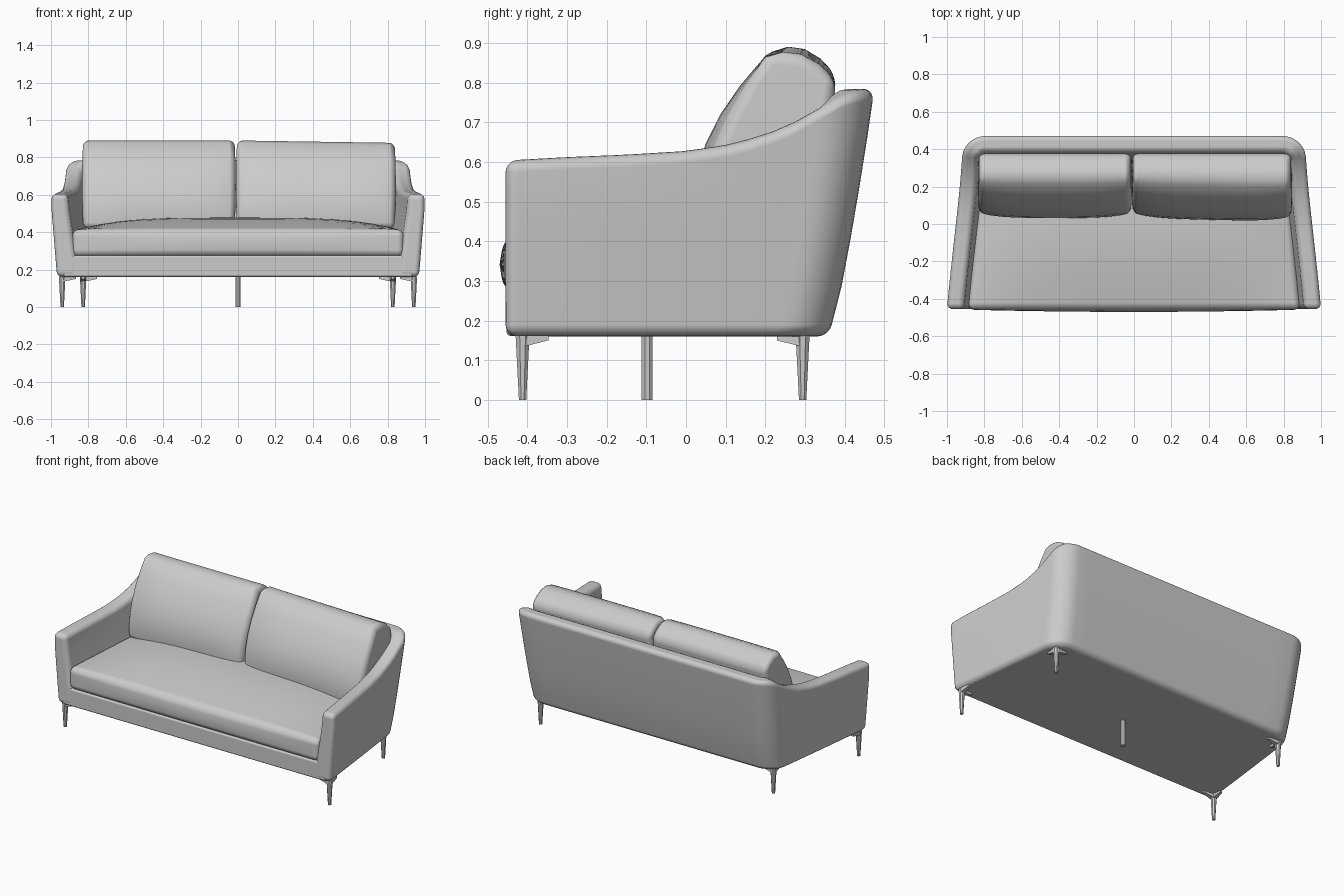
import bpy, bmesh, math
from mathutils import Vector

if "Cube" in bpy.data.objects:
    bpy.data.objects.remove(bpy.data.objects["Cube"], do_unlink=True)

mat = bpy.data.materials.new("soft grey")
mat.use_nodes = True
GREY = (0.6, 0.6, 0.6, 1)
mat.diffuse_color = GREY
mat.node_tree.nodes["Principled BSDF"].inputs["Base Color"].default_value = GREY

FLOOR = 0.16      # underside of the frame
FRONT = -0.455    # front plane of the arms


def finish(name, bm, bevel=0.0, segments=4, clamp=True, angle=40):
    bmesh.ops.recalc_face_normals(bm, faces=bm.faces)
    mesh = bpy.data.meshes.new(name)
    bm.to_mesh(mesh)
    bm.free()
    mesh.materials.append(mat)
    obj = bpy.data.objects.new(name, mesh)
    bpy.context.collection.objects.link(obj)
    if bevel:
        mod = obj.modifiers.new("rounding", 'BEVEL')
        mod.width, mod.segments = bevel, segments
        mod.limit_method, mod.angle_limit = 'ANGLE', math.radians(angle)
        mod.use_clamp_overlap = clamp
        mod.harden_normals = True
    bpy.ops.object.select_all(action='DESELECT')
    obj.select_set(True)
    bpy.context.view_layer.objects.active = obj
    bpy.ops.object.shade_smooth_by_angle(angle=math.radians(angle))
    return obj


def smooth_lookup(points, t):
    """Eased interpolation through (t, value) pairs."""
    for (a, va), (b, vb) in zip(points, points[1:]):
        if t <= b:
            k = max(0, (t - a) / (b - a))
            return va + (vb - va) * k
    return points[-1][1]


def plan(z, inset=0.0, front=FRONT, side_steps=14, arc_steps=8, back_steps=8):
    """U-shaped outline of the frame at height z, right front to left front."""
    h = max(0, min(1, (z - FLOOR) / 0.62))
    xf = 0.97 + 0.03 * min(1, h * 1.7) - inset
    xb = 0.89 + 0.035 * h - inset
    yb = 0.36 + 0.115 * h ** 0.8 - inset
    r = max(0.03, 0.13 - inset)
    half = [Vector((xf + (xb - xf) * (i / side_steps) ** 1.1,
                    front + (yb - r - front) * i / side_steps)) for i in range(side_steps)]
    for i in range(arc_steps + 1):
        a = math.pi / 2 * i / arc_steps
        half.append(Vector((xb - r + r * math.cos(a), yb - r + r * math.sin(a))))
    half += [Vector(((xb - r) * (1 - i / back_steps), yb)) for i in range(1, back_steps + 1)]
    return half + [Vector((-p.x, p.y)) for p in reversed(half[:-1])]


# Arms and back: one wall swept around the U, rising along the arms
rise = [(-0.46, 0.603), (-0.3, 0.612), (-0.15, 0.618), (0, 0.627), (0.1, 0.641), (0.2, 0.667),
        (0.27, 0.698), (0.33, 0.735), (0.38, 0.766), (0.42, 0.781), (0.47, 0.785)]
tops = [smooth_lookup(rise, p.y) for p in plan(0.7)]
bm = bmesh.new()
rings = []
LEVELS = 5
for i, top in enumerate(tops):
    ring = []
    for k in range(LEVELS + 1):
        z = FLOOR + (top - FLOOR) * k / LEVELS
        ring.append(bm.verts.new((*plan(z)[i], z)))
    for k in range(LEVELS + 1):
        z = top + (FLOOR - top) * k / LEVELS
        ring.append(bm.verts.new((*plan(z, 0.09 + 0.03 * k / LEVELS)[i], z)))
    rings.append(ring)
n = len(rings[0])
for a, b in zip(rings, rings[1:]):
    for k in range(n):
        bm.faces.new((a[k], a[(k + 1) % n], b[(k + 1) % n], b[k]))
bm.faces.new(rings[0])
bm.faces.new(rings[-1])
finish("arms_and_back", bm, 0.03, 5, clamp=False, angle=50)

# Base deck under the seat
bm = bmesh.new()
loops = [[bm.verts.new((*p, z)) for p in plan(FLOOR, 0.035, FRONT + 0.002)]
         for z in (FLOOR + 0.001, 0.275)]
m = len(loops[0])
for k in range(m):
    bm.faces.new((loops[0][k], loops[0][(k + 1) % m], loops[1][(k + 1) % m], loops[1][k]))
for loop in loops:
    bm.faces.new(loop)
finish("base_deck", bm, 0.012, 3, clamp=False, angle=50)


def cushion(name, counts, shape, bevel):
    """Box of counts cells, each point (u, v, w in 0..1) placed by shape."""
    bm = bmesh.new()
    cells = {}

    def vert(key):
        if key not in cells:
            cells[key] = bm.verts.new(shape(*(k / c for k, c in zip(key, counts))))
        return cells[key]

    for axis in range(3):
        a, b = [d for d in range(3) if d != axis]
        for end in (0, counts[axis]):
            for i in range(counts[a]):
                for j in range(counts[b]):
                    quad = []
                    for di, dj in ((0, 0), (1, 0), (1, 1), (0, 1)):
                        key = [0, 0, 0]
                        key[axis], key[a], key[b] = end, i + di, j + dj
                        quad.append(vert(tuple(key)))
                    bm.faces.new(quad)
    return finish(name, bm, bevel, 5, angle=50)


# Seat cushion: crowned, narrowing towards the back
def seat_shape(u, v, w):
    s = 2 * u - 1
    y = -0.458 - 0.012 * (1 - s * s) * (1 - v) * math.sin(math.pi * w) + 0.83 * v
    x = s * (0.89 - 0.07 * v)
    top = 0.415 + 0.062 * (1 - s ** 4) * math.sin(math.pi / 2 * min(1, v * 1.7))
    return x, y, 0.268 + (top - 0.268) * w


cushion("seat_cushion", (24, 10, 2), seat_shape, 0.038)


# Back cushions: leaning pillows with a domed top
def back_shape(x0, x1, lift0, lift1, forward):
    def shape(u, v, w):
        s = 2 * u - 1
        bulge = (1 - s ** 4) * math.sin(math.pi * min(1, 0.15 + 0.8 * w))
        front = 0.055 - forward * u + 0.165 * w * w - 0.035 * bulge
        rear = 0.33 + 0.05 * w
        top = 0.877 + 0.09 * v - 0.15 * v * v + lift0 + (lift1 - lift0) * u
        x = x0 + (x1 - x0) * u + 0.006 * s * math.sin(math.pi * w)
        return x, front + (rear - front) * v, 0.42 + (top - 0.42) * w
    return shape


cushion("right_back_cushion", (12, 4, 6), back_shape(-0.828, -0.018, 0, 0, 0), 0.045)
cushion("left_back_cushion", (12, 4, 6), back_shape(-0.005, 0.838, 0, -0.013, 0.02), 0.045)


# Legs: tapered posts with two bracket arms
def taper(bm, low, high, sides=8):
    """Tapered post between (x, y, z, radius) ends."""
    rings = [[bm.verts.new((x + r * math.cos(a), y + r * math.sin(a), z))
              for a in (2 * math.pi * (k + 0.5) / sides for k in range(sides))]
             for x, y, z, r in (low, high)]
    for k in range(sides):
        j = (k + 1) % sides
        bm.faces.new((rings[0][k], rings[0][j], rings[1][j], rings[1][k]))
    for ring in rings:
        bm.faces.new(ring)


def bracket(bm, start, direction, length):
    along = Vector((*direction, 0))
    side = Vector((-along.y, along.x, 0))
    ends = []
    for d, half, low in ((0, 0.016, 0.134), (length, 0.008, 0.15)):
        p = Vector((*start, 0)) + along * d
        ends.append([bm.verts.new(p + side * half * s + Vector((0, 0, z)))
                     for s, z in ((-1, low), (1, low), (1, 0.163), (-1, 0.163))])
    for k in range(4):
        j = (k + 1) % 4
        bm.faces.new((ends[0][k], ends[0][j], ends[1][j], ends[1][k]))
    for end in ends:
        bm.faces.new(end)


for sx, side_name in ((1, "left"), (-1, "right")):
    for x, y, sy, end_name in ((0.94, -0.412, 1, "front"), (0.828, 0.294, -1, "rear")):
        bm = bmesh.new()
        taper(bm, (sx * x, y, 0, 0.01), (sx * x, y, 0.163, 0.019))
        bracket(bm, (sx * x, y), (-sx, 0), 0.075)
        bracket(bm, (sx * x, y), (0, sy), 0.065)
        finish(end_name + "_" + side_name + "_leg", bm)

bm = bmesh.new()
taper(bm, (0, -0.098, 0, 0.015), (0, -0.098, 0.163, 0.015))
finish("centre_leg", bm)
